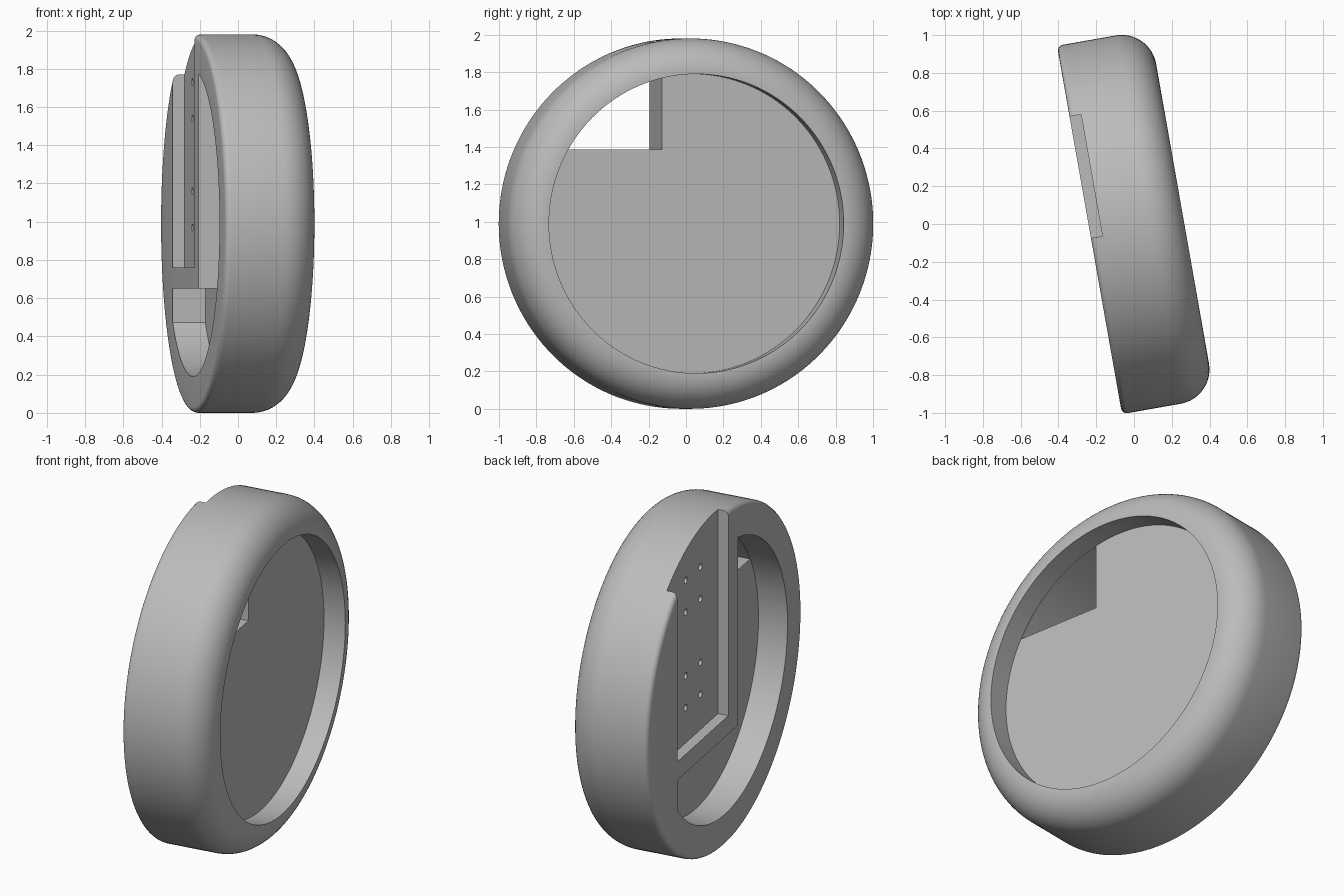
import bpy, bmesh
from math import sin, cos, pi, radians, sqrt, atan2
from mathutils import Matrix

cube = bpy.data.objects.get("Cube")
if cube:
    bpy.data.objects.remove(cube, do_unlink=True)

# Local frame: x is the ring's axis (rounded side +x), y runs across, z is up
PLACE = Matrix.Translation((-0.006, 0.009, 0.99)) @ Matrix.Rotation(radians(10), 4, 'Z')
OUTER, HOLE = 0.99, 0.80
BACK, FRONT = -0.233, 0.267
FLOOR_FRONT, FLOOR_BACK = 0.14, -0.06
BLOCK_SIDE, BLOCK_BOTTOM = -0.165, -0.34
POCKET_NEAR, POCKET_FAR, POCKET_BOTTOM = -0.044, 0.61, -0.23
POCKET_FLOOR = BACK + 0.062

grey = bpy.data.materials.new("plain_grey")
grey.use_nodes = True
grey.diffuse_color = (0.5, 0.5, 0.5, 1)
grey.node_tree.nodes["Principled BSDF"].inputs["Base Color"].default_value = (0.5, 0.5, 0.5, 1)


def make_object(name, bm):
    bmesh.ops.recalc_face_normals(bm, faces=bm.faces[:])
    mesh = bpy.data.meshes.new(name)
    bm.to_mesh(mesh)
    bm.free()
    mesh.materials.append(grey)
    obj = bpy.data.objects.new(name, mesh)
    obj.matrix_world = PLACE
    bpy.context.collection.objects.link(obj)
    return obj


def arc(cx, cy, r, a0, a1, steps):
    return [(cx + r * cos(a0 + (a1 - a0) * i / steps),
             cy + r * sin(a0 + (a1 - a0) * i / steps)) for i in range(steps + 1)]


def lathe(name, profile, steps=160):
    bm = bmesh.new()
    verts = [bm.verts.new((x, 0, r)) for x, r in profile]
    edges = [bm.edges.new(pair) for pair in zip(verts, verts[1:])]
    bmesh.ops.spin(bm, geom=verts + edges, cent=(0, 0, 0), axis=(1, 0, 0),
                   angle=2 * pi, steps=steps)
    bmesh.ops.remove_doubles(bm, verts=bm.verts[:], dist=1e-5)
    return make_object(name, bm)


def prism(name, outline, x0, x1):
    bm = bmesh.new()
    face = bm.faces.new([bm.verts.new((x0, y, z)) for y, z in outline])
    out = bmesh.ops.extrude_face_region(bm, geom=[face])
    moved = [g for g in out["geom"] if isinstance(g, bmesh.types.BMVert)]
    bmesh.ops.translate(bm, verts=moved, vec=(x1 - x0, 0, 0))
    return make_object(name, bm)


def cut(target, cutter):
    cutter.hide_render = True
    mod = target.modifiers.new("cut", 'BOOLEAN')
    mod.operation, mod.solver, mod.object = 'DIFFERENCE', 'EXACT', cutter
    bpy.context.view_layer.update()
    bpy.context.view_layer.objects.active = target
    bpy.ops.object.modifier_apply(modifier=mod.name)
    bpy.data.objects.remove(cutter, do_unlink=True)


# Round housing with a large front fillet, a small back fillet and a front recess
fillet, edge = OUTER - HOLE - 0.005, 0.03
profile = [(FLOOR_FRONT, 0), (FLOOR_FRONT, HOLE), (FRONT, HOLE)]
profile += arc(FRONT - fillet, OUTER - fillet, fillet, 0, pi / 2, 16)
profile += arc(BACK + edge, OUTER - edge, edge, pi / 2, pi, 5)
profile += [(BACK, 0)]
housing = lathe("round_housing", profile)

# Back cavity, open below and beside the solid block
start = atan2(sqrt(HOLE ** 2 - BLOCK_SIDE ** 2), BLOCK_SIDE)
end = 2 * pi - atan2(sqrt(HOLE ** 2 - POCKET_FAR ** 2), POCKET_FAR)
outline = arc(0, 0, HOLE, start, end, 110)
outline += [(POCKET_FAR, BLOCK_BOTTOM), (BLOCK_SIDE, BLOCK_BOTTOM)]
cut(housing, prism("cavity_cutter", outline, BACK - 0.1, FLOOR_BACK))

# Corner window through the floor
r, sill = HOLE - 0.002, 0.397
outline = arc(0, 0, r, atan2(sqrt(r * r - BLOCK_SIDE ** 2), BLOCK_SIDE),
              atan2(sill, -sqrt(r * r - sill ** 2)), 30)
outline += [(BLOCK_SIDE, sill)]
cut(housing, prism("window_cutter", outline, BACK - 0.1, FLOOR_FRONT + 0.05))

# Shallow board pocket, open at the top of the rim
outline = [(POCKET_NEAR, POCKET_BOTTOM), (POCKET_FAR, POCKET_BOTTOM),
           (POCKET_FAR, 1.2), (POCKET_NEAR, 1.2)]
cut(housing, prism("pocket_cutter", outline, BACK - 0.1, POCKET_FLOOR))

# Eight screw holes in the pocket floor
for y in (0.18, 0.37):
    for z in (-0.02, 0.17, 0.55, 0.74):
        hole = arc(y, z, 0.019, 0, 2 * pi, 16)[:-1]
        cut(housing, prism("screw_cutter", hole, POCKET_FLOOR - 0.02, POCKET_FLOOR + 0.1))

# Smooth curved walls, crisp edges
bpy.ops.object.select_all(action='DESELECT')
housing.select_set(True)
bpy.context.view_layer.objects.active = housing
bpy.ops.object.shade_smooth_by_angle(angle=radians(30))
